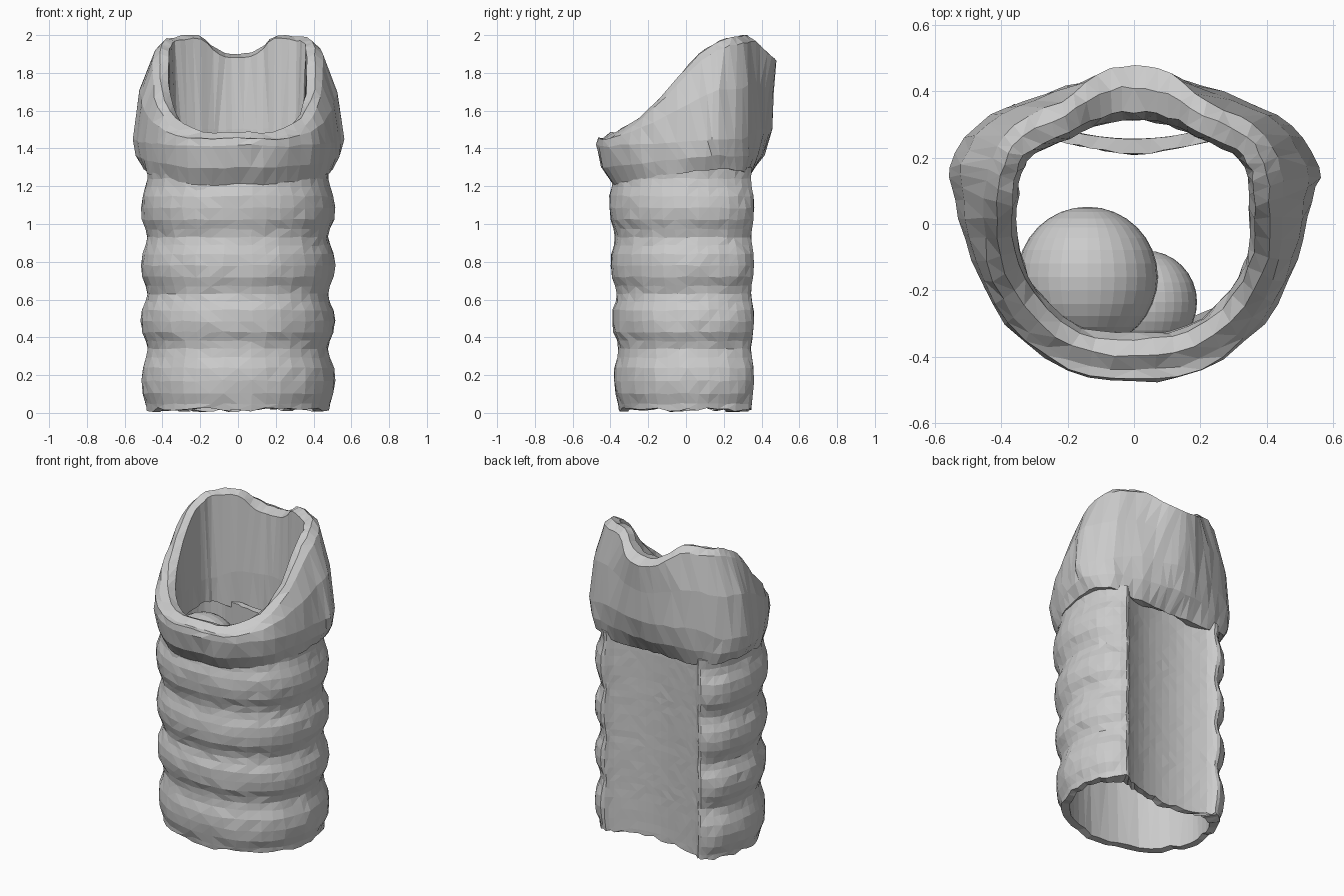
import bpy, bmesh, math, random
from mathutils import Vector

if "Cube" in bpy.data.objects:
    bpy.data.objects.remove(bpy.data.objects["Cube"])

random.seed(4)

# front-to-back half sections (x >= 0): outer x,y, inner x,y, ring weight
TUBE = [
    (0, -.385, 0, -.325, 1), (.22, -.35, .19, -.295, 1), (.40, -.23, .345, -.195, 1),
    (.49, -.05, .43, -.04, 1), (.495, .12, .44, .1, 1), (.445, .27, .39, .22, 1),
    (.35, .35, .30, .265, .6), (.285, .31, .23, .25, .1), (.15, .265, .13, .23, 0),
    (0, .25, 0, .21, 0)]

# bottom x,y, widest x,y, top x,y, inner x,y, z of bottom, widest, top
COLLAR = [
    (0, -.38, 0, -.475, 0, -.44, 0, -.33, 1.20, 1.42, 1.49),
    (.2, -.36, .2, -.445, .2, -.41, .16, -.31, 1.205, 1.41, 1.49),
    (.36, -.25, .39, -.3, .36, -.28, .29, -.2, 1.23, 1.42, 1.56),
    (.46, -.1, .49, -.11, .44, -.11, .345, -.08, 1.26, 1.43, 1.71),
    (.49, .05, .54, .07, .45, .08, .35, .05, 1.28, 1.44, 1.9),
    (.49, .18, .555, .17, .43, .2, .34, .15, 1.29, 1.45, 1.97),
    (.43, .30, .475, .30, .36, .30, .30, .21, 1.28, 1.45, 1.99),
    (.28, .33, .33, .375, .22, .37, .19, .26, 1.25, 1.5, 2.0),
    (.12, .33, .14, .43, .11, .45, .1, .3, 1.25, 1.5, 1.92),
    (0, .32, 0, .455, 0, .48, 0, .31, 1.25, 1.5, 1.9)]


def smooth_loop(half, x_columns, steps):
    """Mirror a half outline across x and resample it as a closed spline."""
    flip = lambda s: tuple(-v if i in x_columns else v for i, v in enumerate(s))
    full = half + [flip(s) for s in half[-2:0:-1]]
    n, out = len(full), []
    for i in range(n):
        a, b, c, d = (full[(i + k) % n] for k in (-1, 0, 1, 2))
        for k in range(steps):
            t = k / steps
            out.append([.5 * (2 * q + (r - p) * t + (2 * p - 5 * q + 4 * r - s) * t * t
                              + (3 * q - p - 3 * r + s) * t ** 3)
                        for p, q, r, s in zip(a, b, c, d)])
    return out


def skin(name, columns):
    """Join closed profiles around a loop into one faceted solid ring."""
    bm = bmesh.new()
    grid = [[bm.verts.new(p) for p in col] for col in columns]
    n, m = len(grid), len(grid[0])
    for i in range(n):
        for j in range(m):
            a, b = grid[i], grid[(i + 1) % n]
            k = (j + 1) % m
            bm.faces.new((a[j], b[j], b[k], a[k]))
    bmesh.ops.triangulate(bm, faces=bm.faces[:])
    bmesh.ops.recalc_face_normals(bm, faces=bm.faces[:])
    mesh = bpy.data.meshes.new(name)
    bm.to_mesh(mesh)
    bm.free()
    obj = bpy.data.objects.new(name, mesh)
    bpy.context.collection.objects.link(obj)
    return obj


def rough(p, amount):
    return p + Vector([random.uniform(-amount, amount) for _ in range(3)])


# windpipe tube: four bulging rings, open back bridged by a recessed membrane
grooves = [0.0, .34, .63, .93, 1.24]
levels = [(.018, .03)]
for lo, hi in zip(grooves, grooves[1:]):
    for t in (.14, .3, .5, .7, .86, 1):
        levels.append((lo + (hi - lo) * t, .036 * (.5 + .5 * math.cos(2 * math.pi * t)) ** 1.6))
levels.append((1.30, .03))

columns = []
for ox, oy, ix, iy, w in smooth_loop(TUBE, (0, 2), 3):
    col = []
    w = min(max(w, 0), 1)
    for z, inset in levels:
        s = 1.025 - inset * 2 * w
        front = .03 * (z - .65) if oy < 0 else 0
        col.append(rough(Vector((ox * s, oy * s - front, z)), .001 + .003 * w))
    for z in (1.30, .9, .5, .018):
        front = .03 * (z - .65) if iy < 0 else 0
        col.append(rough(Vector((ix, iy - front, z)), .003))
    col[0].z = col[-1].z = random.uniform(.005, .03)
    columns.append(col)
skin("ringed_tube", columns)

# signet-shaped collar: low in front, tall plate behind
columns = []
for bx, by, mx, my, tx, ty, ix, iy, zb, zm, zt in smooth_loop(COLLAR, (0, 2, 4, 6), 3):
    B, M = Vector((bx, by, zb)), Vector((mx, my, zm))
    T, I = Vector((tx, ty, zt)), Vector((ix, iy, zt))
    shoulder = M.lerp(T, .5)
    shoulder.xy = M.xy.lerp(T.xy, .3)
    lower = B.lerp(M, .45)
    lower.xy = B.xy.lerp(M.xy, .7)
    crest = T.lerp(I, .4)
    edge = T - Vector((0, 0, .035))
    lip = T.lerp(I, .85) - Vector((0, 0, .02))
    mid = Vector((ix, iy, zm))
    base = Vector((ix, iy, zb + .01))
    col = [rough(p, .005) for p in (B, lower, M, shoulder, edge, crest, lip, mid, base)]
    for p in col:
        p.z = min(p.z, 2.0)
    columns.append(col)
skin("collar", columns)

# two overlapping round growths on the inner front wall
for name, loc, r in (("large_growth", (-.14, -.16, 1.18), .212),
                     ("small_growth", (.035, -.235, 1.04), .155)):
    bpy.ops.mesh.primitive_uv_sphere_add(segments=32, ring_count=16, radius=r, location=loc,
                                         rotation=(math.radians(90), 0, 0))
    bpy.context.object.name = name
